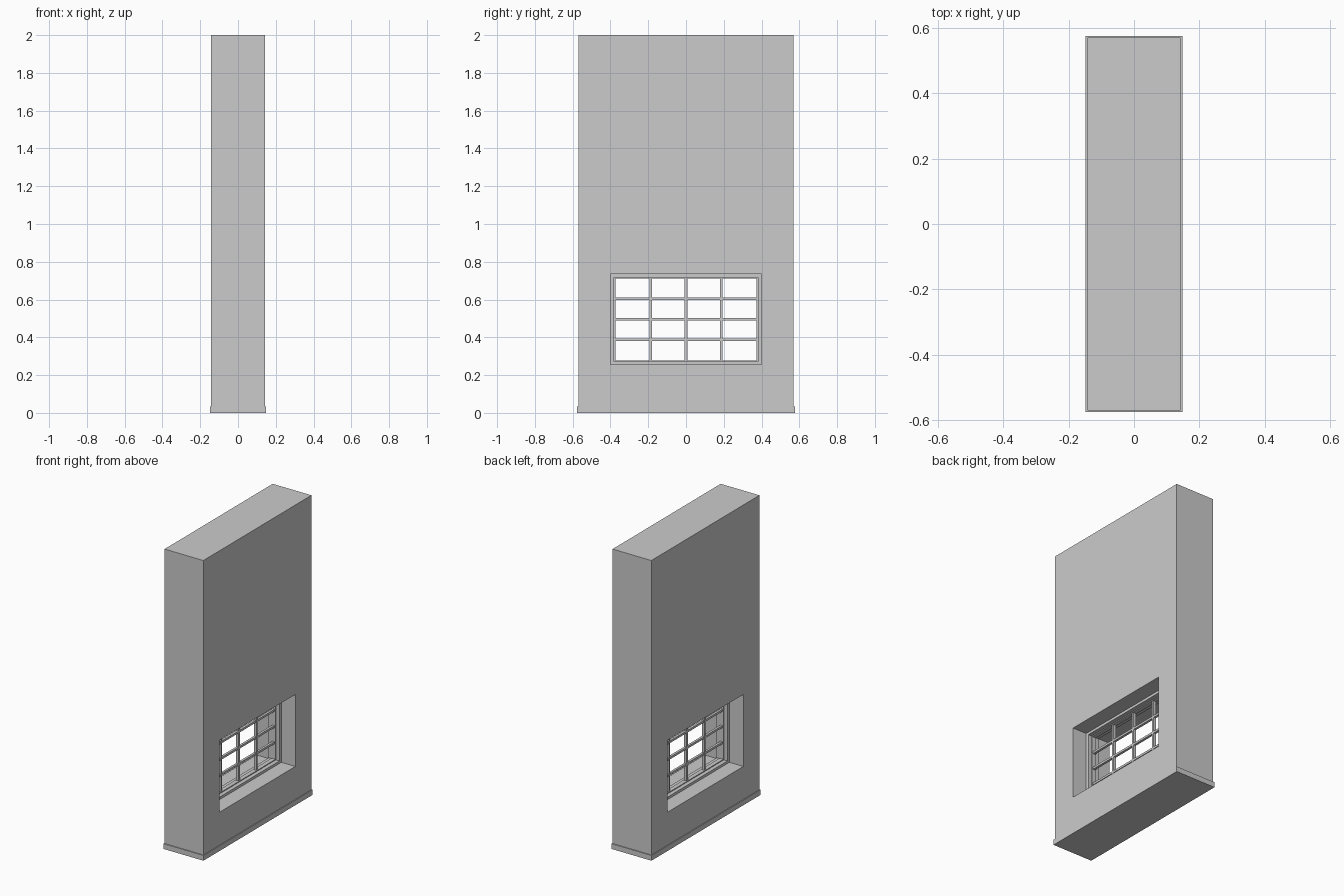
import bpy, bmesh

if "Cube" in bpy.data.objects:
    bpy.data.objects.remove(bpy.data.objects["Cube"])


def finish(name, bm):
    bmesh.ops.recalc_face_normals(bm, faces=bm.faces)
    mesh = bpy.data.meshes.new(name)
    bm.to_mesh(mesh)
    bm.free()
    obj = bpy.data.objects.new(name, mesh)
    bpy.context.collection.objects.link(obj)
    return obj


def box(name, hx, y0, y1, z0, z1):
    bm = bmesh.new()
    bmesh.ops.create_cube(bm, size=1)
    for v in bm.verts:
        v.co = (v.co.x * 2 * hx,
                y0 + (v.co.y + 0.5) * (y1 - y0),
                z0 + (v.co.z + 0.5) * (z1 - z0))
    return finish(name, bm)


def ring(name, hx, outer, inner):
    """Rectangular frame facing x; outer and inner are (half y, z0, z1)."""
    bm = bmesh.new()

    def loop(x, rect):
        hy, z0, z1 = rect
        return [bm.verts.new((x, y, z)) for y, z in
                ((-hy, z0), (hy, z0), (hy, z1), (-hy, z1))]

    loops = [loop(hx, outer), loop(hx, inner), loop(-hx, inner), loop(-hx, outer)]
    for a, b in zip(loops, loops[1:] + loops[:1]):
        for i in range(4):
            j = (i + 1) % 4
            bm.faces.new((a[i], a[j], b[j], b[i]))
    return finish(name, bm)


opening = (0.40, 0.255, 0.735)
frame_in = (0.38, 0.272, 0.718)
sash_in = (0.374, 0.278, 0.712)

# Wall with window opening, and the plinth around its foot
ring("wall", 0.143, (0.57, 0.0, 2.0), opening)
box("plinth", 0.148, -0.576, 0.576, 0.0, 0.035)

# Window frame and thinner sash
ring("window_frame", 0.04, opening, frame_in)
ring("window_sash", 0.014, frame_in, sash_in)

# Glazing bars dividing the opening into 4 x 4 panes
hy, z0, z1 = sash_in
bar = 0.007
for i in range(1, 4):
    y = -hy + 2 * hy * i / 4
    z = z0 + (z1 - z0) * i / 4
    box(f"vertical_bar_{i}", 0.009, y - bar, y + bar, z0, z1)
    box(f"horizontal_bar_{i}", 0.008, -hy, hy, z - bar, z + bar)
